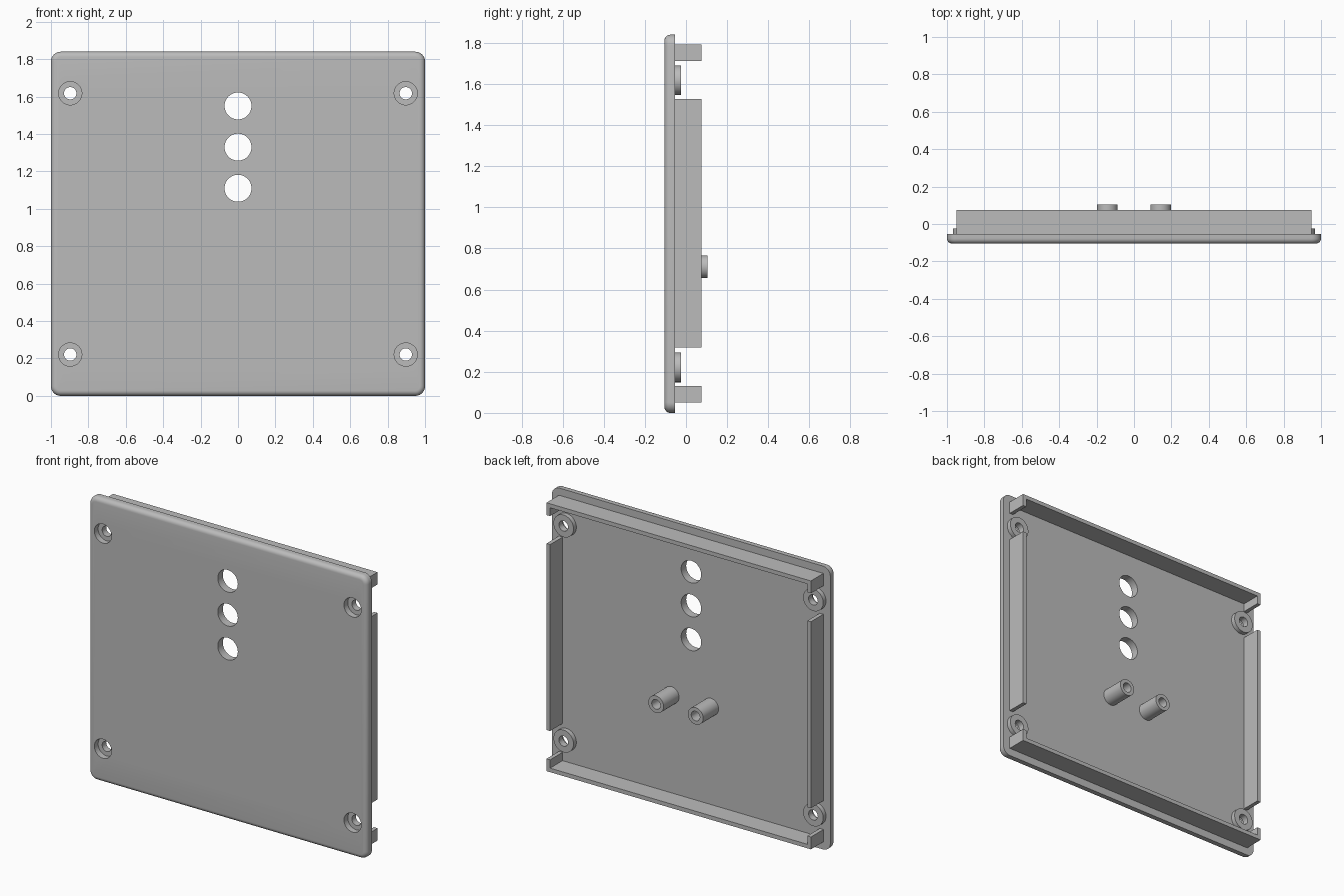
import bpy, bmesh, math
from mathutils import Matrix, Vector

cube = bpy.data.objects.get("Cube")
if cube:
    bpy.data.objects.remove(cube, do_unlink=True)

grey = bpy.data.materials.new("matte grey")
grey.use_nodes = True
grey.diffuse_color = (0.5, 0.5, 0.5, 1)
grey.node_tree.nodes["Principled BSDF"].inputs["Base Color"].default_value = (0.5, 0.5, 0.5, 1)

WIDTH, HEIGHT = 2.0, 1.84
FRONT, BACK = -0.105, -0.053
WALL, RAIL_END = 0.026, 0.075
BOSS_END, POST_END = -0.024, 0.105


def finish(name, bm):
    bmesh.ops.recalc_face_normals(bm, faces=bm.faces)
    mesh = bpy.data.meshes.new(name)
    bm.to_mesh(mesh)
    bm.free()
    obj = bpy.data.objects.new(name, mesh)
    bpy.context.collection.objects.link(obj)
    mesh.materials.append(grey)
    return obj


def cylinder(name, x, z, radius, y0, y1):
    bm = bmesh.new()
    place = Matrix.Translation((x, (y0 + y1) / 2, z)) @ Matrix.Rotation(math.pi / 2, 4, "X")
    bmesh.ops.create_cone(bm, cap_ends=True, segments=48, radius1=radius, radius2=radius,
                          depth=y1 - y0, matrix=place)
    return finish(name, bm)


def extrude_profile(name, points, y0, y1):
    """Extrude an x-z outline along y."""
    bm = bmesh.new()
    face = bm.faces.new([bm.verts.new((x, y0, z)) for x, z in points])
    grown = bmesh.ops.extrude_face_region(bm, geom=[face])["geom"]
    verts = [v for v in grown if isinstance(v, bmesh.types.BMVert)]
    bmesh.ops.translate(bm, verts=verts, vec=Vector((0, y1 - y0, 0)))
    return finish(name, bm)


def combine(target, tool, operation):
    mod = target.modifiers.new(operation.lower(), "BOOLEAN")
    mod.operation, mod.solver, mod.object = operation, "EXACT", tool
    bpy.context.view_layer.objects.active = target
    bpy.ops.object.modifier_apply(modifier=mod.name)
    bpy.data.objects.remove(tool, do_unlink=True)


def smooth(obj):
    bpy.ops.object.select_all(action="DESELECT")
    obj.select_set(True)
    bpy.context.view_layer.objects.active = obj
    bpy.ops.object.shade_smooth_by_angle(angle=math.radians(30))


# Panel with rounded corners and a rolled front edge
bm = bmesh.new()
bmesh.ops.create_cube(bm, size=1)
bmesh.ops.scale(bm, verts=bm.verts, vec=(WIDTH, BACK - FRONT, HEIGHT))
bmesh.ops.translate(bm, verts=bm.verts, vec=(0, (FRONT + BACK) / 2, HEIGHT / 2))
corners = [e for e in bm.edges if abs(e.verts[0].co.y - e.verts[1].co.y) > 0.01]
bmesh.ops.bevel(bm, geom=corners, offset=0.052, segments=8, profile=0.5, affect="EDGES")
rim = [e for e in bm.edges if all(v.co.y < FRONT + 0.001 for v in e.verts)]
bmesh.ops.bevel(bm, geom=rim, offset=0.028, segments=6, profile=0.5, affect="EDGES")
panel = finish("panel", bm)

# Screw bosses with counterbored holes
screws = [(x, z) for x in (-0.897, 0.897) for z in (0.221, 1.618)]
for x, z in screws:
    combine(panel, cylinder("boss", x, z, 0.072, BACK - 0.02, BOSS_END), "UNION")
for x, z in screws:
    combine(panel, cylinder("counterbore", x, z, 0.062, FRONT - 0.05, FRONT + 0.039), "DIFFERENCE")
    combine(panel, cylinder("screw_hole", x, z, 0.033, FRONT - 0.05, 0.05), "DIFFERENCE")

# Three round openings
for z in (1.11, 1.33, 1.55):
    combine(panel, cylinder("opening", 0, z, 0.072, FRONT - 0.05, 0.05), "DIFFERENCE")
smooth(panel)

# Top and bottom rails with short returned ends
X = 0.95
for name, outer, way in (("top_rail", 1.793, -1), ("bottom_rail", 0.05, 1)):
    inner, tip = outer + way * WALL, outer + way * 0.08
    extrude_profile(name, [(-X, outer), (X, outer), (X, tip), (X - WALL, tip), (X - WALL, inner),
                           (WALL - X, inner), (WALL - X, tip), (-X, tip)], BACK, RAIL_END)

# Side rails and hollow posts
for side, sign in (("left", 1), ("right", -1)):
    a, b = sign * X, sign * (X - WALL)
    extrude_profile(side + "_rail", [(a, 0.317), (b, 0.317), (b, 1.528), (a, 1.528)], BACK, RAIL_END)
    post = cylinder(side + "_post", sign * 0.142, 0.711, 0.055, BACK, POST_END)
    combine(post, cylinder("bore", sign * 0.142, 0.711, 0.031, BACK + 0.002, POST_END + 0.05), "DIFFERENCE")
    smooth(post)
